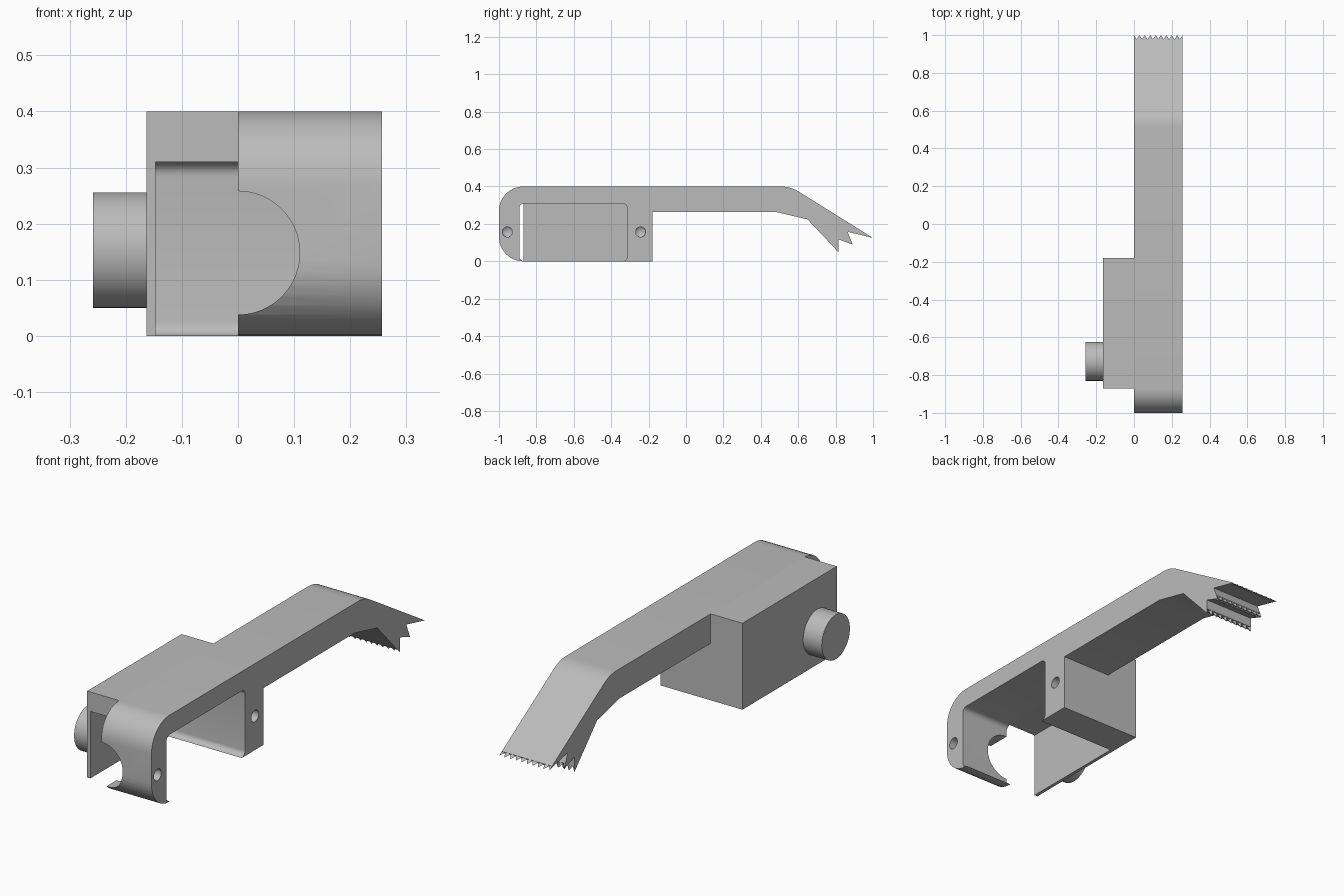
import bpy, bmesh, math
from mathutils import Vector, Matrix

cube = bpy.data.objects.get("Cube")
if cube:
    bpy.data.objects.remove(cube, do_unlink=True)

grey = bpy.data.materials.new("plain_grey")
grey.use_nodes = True
grey.diffuse_color = (0.5, 0.5, 0.5, 1)
grey.node_tree.nodes["Principled BSDF"].inputs["Base Color"].default_value = (0.5, 0.5, 0.5, 1)


def arc(y, z, r, a0, a1, n=10):
    angles = [math.radians(a0 + (a1 - a0) * i / n) for i in range(n + 1)]
    return [(y + r * math.cos(a), z + r * math.sin(a)) for a in angles]


def add_object(name, bm):
    bmesh.ops.recalc_face_normals(bm, faces=bm.faces)
    mesh = bpy.data.meshes.new(name)
    bm.to_mesh(mesh)
    bm.free()
    mesh.materials.append(grey)
    obj = bpy.data.objects.new(name, mesh)
    bpy.context.collection.objects.link(obj)
    return obj


def loft(name, sections):
    """Skin equal (x, profile) sections and cap both ends."""
    bm = bmesh.new()
    rings = [[bm.verts.new((x, y, z)) for y, z in profile] for x, profile in sections]
    for a, b in zip(rings, rings[1:]):
        for i in range(len(a)):
            j = (i + 1) % len(a)
            bm.faces.new((a[i], a[j], b[j], b[i]))
    bm.faces.new(rings[0])
    bm.faces.new(rings[-1])
    bmesh.ops.triangulate(bm, faces=[f for f in bm.faces if len(f.verts) == 4])
    bmesh.ops.dissolve_limit(bm, angle_limit=0.01, verts=bm.verts, edges=bm.edges)
    return add_object(name, bm)


def cone(name, centre, r1, r2, depth, axis, segments=48):
    bm = bmesh.new()
    turn = Vector((0, 0, 1)).rotation_difference(Vector(axis)).to_matrix().to_4x4()
    bmesh.ops.create_cone(bm, cap_ends=True, segments=segments, radius1=r1, radius2=r2,
                          depth=depth, matrix=Matrix.Translation(centre) @ turn)
    return add_object(name, bm)


def cut(obj, cutter):
    cutter.hide_render = True
    mod = obj.modifiers.new("cut", 'BOOLEAN')
    mod.operation, mod.solver, mod.object = 'DIFFERENCE', 'EXACT', cutter
    bpy.context.view_layer.objects.active = obj
    bpy.ops.object.modifier_apply(modifier=mod.name)
    bpy.data.objects.remove(cutter, do_unlink=True)


WIDTH, TOP = 0.257, 0.4
TIPS = [(0.816, 0.048), (0.891, 0.09), (1.0, 0.125)]
NOTCHES = [(0.816, 0.117), (0.864, 0.158)]
BEND = arc(0.51, 0.23, 0.17, 58, 90, 6)


# Arm profile, with the prong tips either pointed or cut back
def prongs(pointed):
    path = [(0.65, 0.224), TIPS[0], NOTCHES[0], TIPS[1], NOTCHES[1], TIPS[2], BEND[0]]
    out = []
    for i in (1, 3, 5):
        before, tip, after = (Vector(path[i + k]) for k in (-1, 0, 1))
        a = tip + (before - tip).normalized() * 0.024
        b = tip + (after - tip).normalized() * 0.024
        out += [tuple(a), tuple(tip if pointed else (a + b) / 2), tuple(b)]
        if i < 5:
            out.append(path[i + 1])
    return out


def arm_profile(pointed):
    return ([(-0.18, 0), (-0.18, 0.263), (0.485, 0.263), (0.65, 0.224)]
            + prongs(pointed) + BEND
            + arc(-0.87, 0.27, 0.13, 90, 180) + arc(-0.87, 0.13, 0.13, 180, 270)
            + arc(-0.865, 0.025, 0.025, 270, 180, 6) + arc(-0.865, 0.285, 0.025, 180, 90, 6)
            + arc(-0.34, 0.285, 0.025, 90, 0, 6) + arc(-0.34, 0.025, 0.025, 0, -90, 6))


# Arm with serrated prongs
TEETH = 9
arm = loft("arm", [(WIDTH * i / (2 * TEETH), arm_profile(i % 2 == 0))
                   for i in range(2 * TEETH + 1)])

# Half-round opening in the front wall
cut(arm, cone("opening_cutter", (0, -0.99, 0.148), 0.11, 0.11, 0.23, (0, 1, 0), 64))

# Blind screw holes with conical bottoms
for y in (-0.955, -0.243):
    cut(arm, cone("hole_cutter", (WIDTH - 0.02, y, 0.157), 0.027, 0.027, 0.08, (1, 0, 0), 24))
    cut(arm, cone("hole_tip_cutter", (WIDTH - 0.069, y, 0.157), 0.0, 0.027, 0.02, (1, 0, 0), 24))

# Side housing, open to the front and below, with a thin outer wall
housing_profile = ([(-0.18, 0), (-0.18, TOP), (-0.87, TOP), (-0.87, 0.31)]
                   + arc(-0.34, 0.285, 0.025, 90, 0, 6) + arc(-0.34, 0.025, 0.025, 0, -90, 6))
housing = loft("side_housing", [(-0.147, housing_profile), (0, housing_profile)])
wall_profile = [(-0.18, 0), (-0.18, TOP), (-0.87, TOP), (-0.87, 0)]
wall = loft("housing_outer_wall", [(-0.163, wall_profile), (-0.147, wall_profile)])

# Round knob
knob = cone("knob", (-0.208, -0.727, 0.153), 0.103, 0.103, 0.1, (1, 0, 0), 64)

bpy.ops.object.select_all(action='DESELECT')
for obj in (arm, housing, wall, knob):
    obj.select_set(True)
bpy.context.view_layer.objects.active = arm
bpy.ops.object.shade_smooth_by_angle(angle=math.radians(25))
